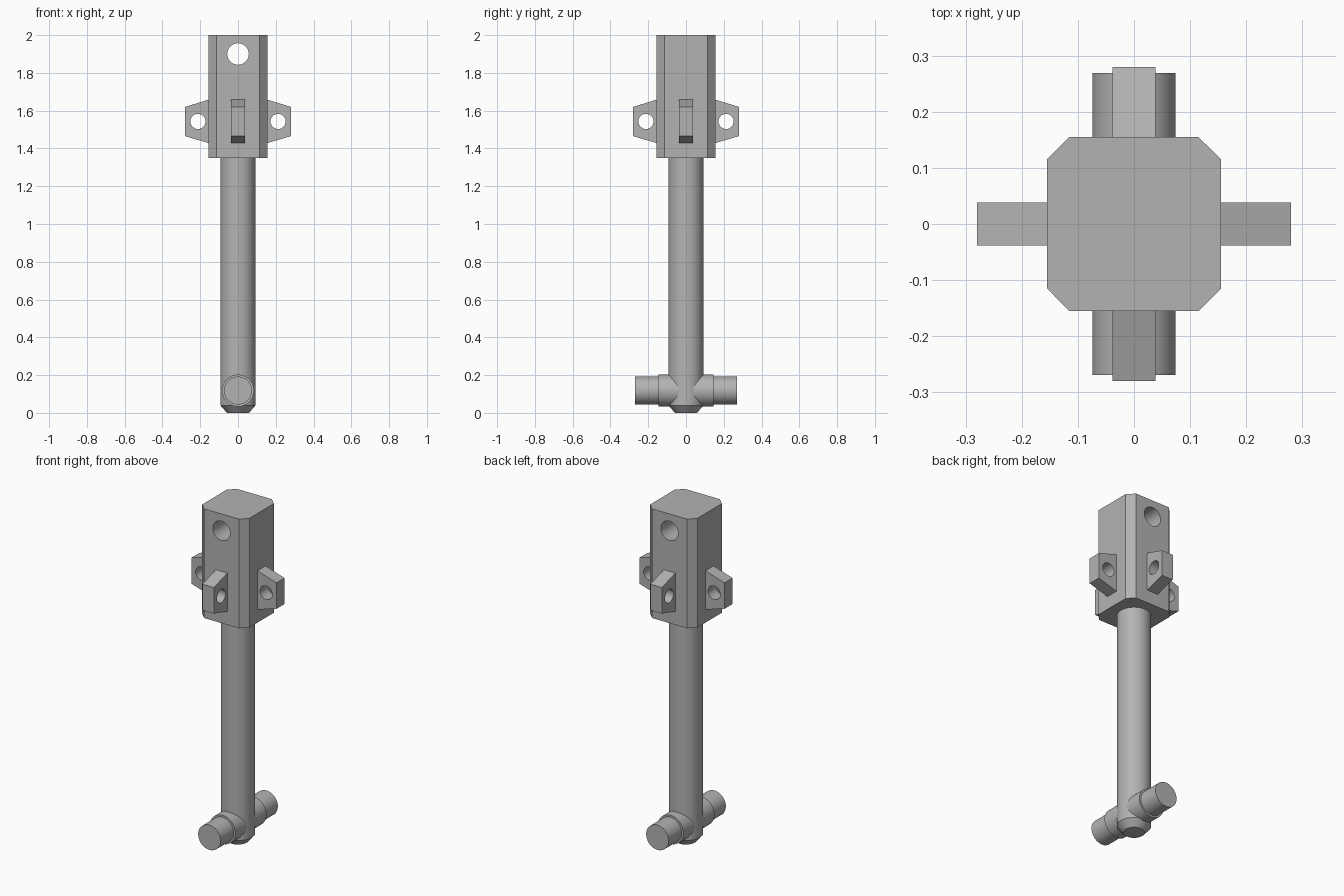
import bpy, bmesh, math
from mathutils import Matrix, Vector

cube = bpy.data.objects.get("Cube")
if cube:
    bpy.data.objects.remove(cube, do_unlink=True)

# One plain metal colour
metal = bpy.data.materials.new("grey_metal")
metal.use_nodes = True
colour = (0.45, 0.45, 0.45, 1)
metal.diffuse_color = colour
metal.node_tree.nodes["Principled BSDF"].inputs["Base Color"].default_value = colour

ALONG_Y = Matrix.Rotation(math.pi / 2, 4, "X")


def finish(name, bm):
    bmesh.ops.recalc_face_normals(bm, faces=bm.faces)
    mesh = bpy.data.meshes.new(name)
    bm.to_mesh(mesh)
    bm.free()
    mesh.materials.append(metal)
    obj = bpy.data.objects.new(name, mesh)
    bpy.context.collection.objects.link(obj)
    return obj


def prism(name, outline, direction):
    """Extrude a flat outline along a direction."""
    bm = bmesh.new()
    face = bm.faces.new([bm.verts.new(p) for p in outline])
    result = bmesh.ops.extrude_face_region(bm, geom=[face], use_keep_orig=True)
    moved = [v for v in result["geom"] if isinstance(v, bmesh.types.BMVert)]
    bmesh.ops.translate(bm, verts=moved, vec=Vector(direction))
    return finish(name, bm)


def cylinder(name, r_low, r_high, depth, centre, turn=Matrix()):
    bm = bmesh.new()
    bmesh.ops.create_cone(bm, cap_ends=True, segments=48, radius1=r_low,
                          radius2=r_high, depth=depth,
                          matrix=Matrix.Translation(centre) @ turn)
    return finish(name, bm)


def drill(obj, radius, centre):
    """Cut a round hole along y and bake the result."""
    cutter = cylinder("cutter", radius, radius, 1, centre, ALONG_Y)
    cutter.hide_render = True
    mod = obj.modifiers.new("hole", "BOOLEAN")
    mod.operation, mod.object, mod.solver = "DIFFERENCE", cutter, "EXACT"
    deps = bpy.context.evaluated_depsgraph_get()
    baked = bpy.data.meshes.new_from_object(obj.evaluated_get(deps))
    obj.modifiers.clear()
    obj.data = baked
    bpy.data.objects.remove(cutter, do_unlink=True)


# Square head with chamfered corners and a cross hole
half, cut = 0.155, 0.115
corners = [(half, -cut), (half, cut), (cut, half), (-cut, half),
           (-half, cut), (-half, -cut), (-cut, -half), (cut, -half)]
head = prism("head", [(x, y, 1.35) for x, y in corners], (0, 0, 0.65))
drill(head, 0.057, (0, 0, 1.9))
parts = [head]

# Four drilled lugs around the head
lug_side = [(0.15, 1.427), (0.28, 1.465), (0.28, 1.62), (0.15, 1.66)]
for i, side in enumerate(("left", "back", "right", "front")):
    lug = prism(side + "_lug", [(x, -0.038, z) for x, z in lug_side], (0, 0.076, 0))
    drill(lug, 0.04, (0.212, 0, 1.543))
    lug.data.transform(Matrix.Rotation(i * math.pi / 2, 4, "Z"))
    parts.append(lug)

# Shaft with a tapered tip
parts.append(cylinder("shaft", 0.093, 0.093, 1.32, (0, 0, 0.7)))
parts.append(cylinder("shaft_tip", 0.058, 0.093, 0.04, (0, 0, 0.02)))

# Cross pin and its wider collar
parts.append(cylinder("cross_pin", 0.074, 0.074, 0.538, (0, 0, 0.118), ALONG_Y))
parts.append(cylinder("pin_collar", 0.085, 0.085, 0.292, (0, 0, 0.118), ALONG_Y))

# Smooth round walls, keep hard edges sharp
bpy.ops.object.select_all(action="DESELECT")
for obj in parts:
    obj.select_set(True)
bpy.context.view_layer.objects.active = head
bpy.ops.object.shade_smooth_by_angle(angle=math.radians(30))
